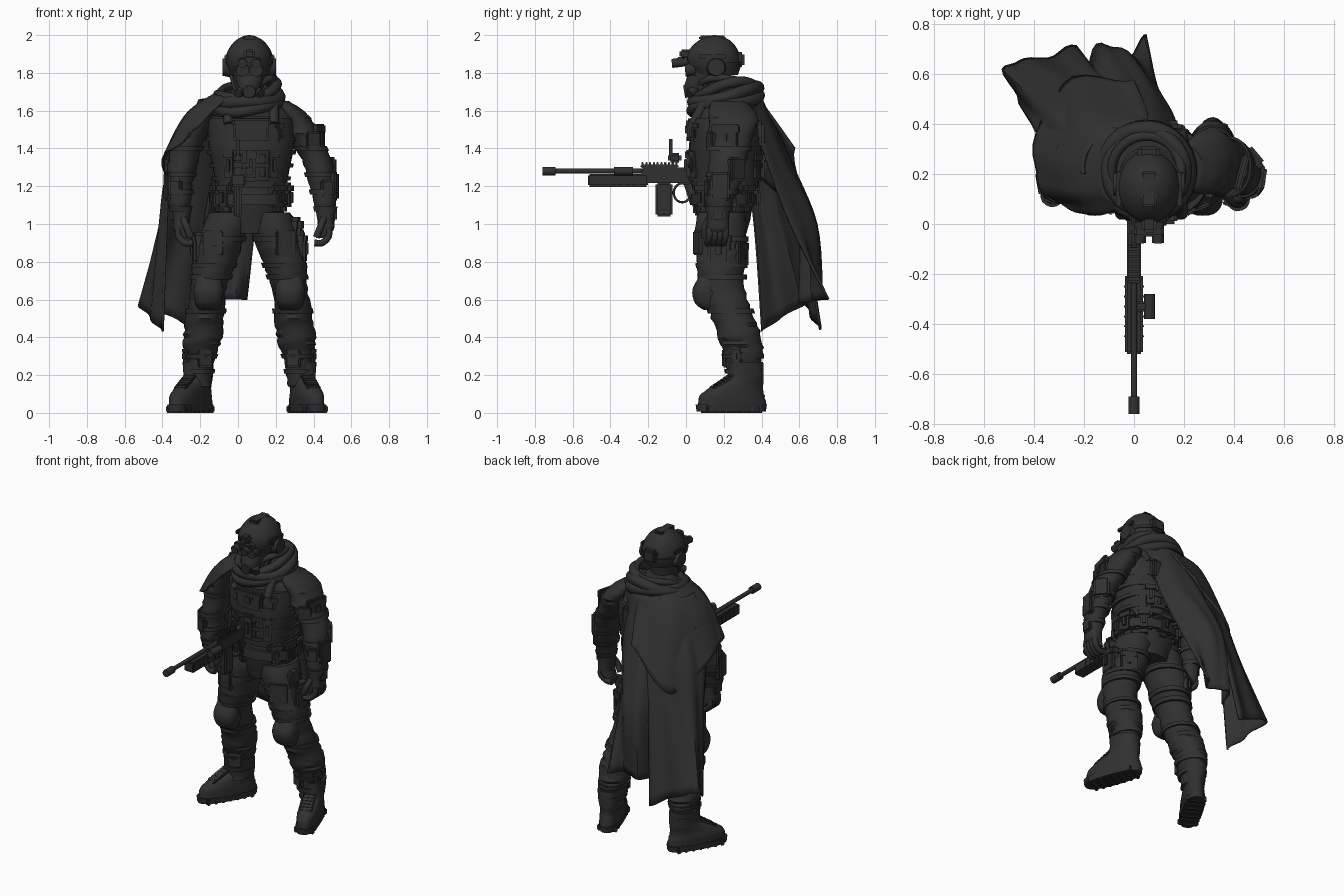
import bpy, bmesh, math
from math import sin, cos, pi, radians
from mathutils import Vector, Matrix

if "Cube" in bpy.data.objects:
    bpy.data.objects.remove(bpy.data.objects["Cube"])

charcoal = bpy.data.materials.new("charcoal")
charcoal.use_nodes = True
charcoal.diffuse_color = (.03, .03, .03, 1)
charcoal.node_tree.nodes["Principled BSDF"].inputs["Base Color"].default_value = (.03, .03, .03, 1)


def finish(name, mesh):
    obj = bpy.data.objects.new(name, mesh)
    bpy.context.collection.objects.link(obj)
    mesh.materials.append(charcoal)
    bpy.ops.object.select_all(action='DESELECT')
    obj.select_set(True)
    bpy.context.view_layer.objects.active = obj
    bpy.ops.object.shade_smooth_by_angle(angle=radians(40))
    return obj


def spline(points, steps):
    pts = [Vector(p) for p in points]
    out = []
    for i in range(len(pts) - 1):
        a, b, c = pts[max(i - 1, 0)], pts[i], pts[i + 1]
        d = pts[min(i + 2, len(pts) - 1)]
        for s in range(steps):
            t = s / steps
            out.append(b + (c - a) * (t / 2) + (a * 2 - b * 5 + c * 4 - d) * (t * t / 2)
                       + (b * 3 - a - c * 3 + d) * (t ** 3 / 2))
    return out + [pts[-1]]


def limb(name, sections, steps=4, fold=0, power=1, sides=28):
    """Stack of ellipses (x, y, z, rx, ry) with optional cloth folds."""
    rings = spline(sections, steps)
    verts, faces = [], []
    for k, (x, y, z, rx, ry) in enumerate(rings):
        for j in range(sides):
            a = 2 * pi * j / sides
            w = 1 + fold * sin(1.9 * k + 2 * sin(a + k))
            s, c = sin(a), -cos(a)
            verts.append((x + rx * w * math.copysign(abs(s) ** power, s),
                          y + ry * w * math.copysign(abs(c) ** power, c), z))
    for k in range(len(rings) - 1):
        for j in range(sides):
            n, m = (j + 1) % sides, k * sides
            faces.append((m + j, m + n, m + sides + n, m + sides + j))
    faces += [tuple(reversed(range(sides))), tuple(range(len(verts) - sides, len(verts)))]
    mesh = bpy.data.meshes.new(name)
    mesh.from_pydata(verts, [], faces)
    return finish(name, mesh)


def box(name, loc, size, turn=0, tilt=0, bevel=.25):
    bm = bmesh.new()
    bmesh.ops.create_cube(bm, size=1, matrix=Matrix.Diagonal((*size, 1)))
    bmesh.ops.bevel(bm, geom=bm.edges[:], offset=min(size) * bevel, segments=2, affect='EDGES')
    bm.transform(Matrix.Translation(loc) @ Matrix.Rotation(turn, 4, 'Z') @ Matrix.Rotation(tilt, 4, 'X'))
    mesh = bpy.data.meshes.new(name)
    bm.to_mesh(mesh)
    return finish(name, mesh)


def rod(name, a, b, r, r2=None):
    a, b = Vector(a), Vector(b)
    bm = bmesh.new()
    bmesh.ops.create_cone(bm, cap_ends=True, segments=20, radius1=r, radius2=r2 or r, depth=(b - a).length)
    bm.transform(Matrix.Translation((a + b) / 2) @ (b - a).to_track_quat('Z', 'Y').to_matrix().to_4x4())
    mesh = bpy.data.meshes.new(name)
    bm.to_mesh(mesh)
    return finish(name, mesh)


def tube(name, points, r, closed=False):
    curve = bpy.data.curves.new(name, 'CURVE')
    curve.dimensions, curve.bevel_depth, curve.use_fill_caps = '3D', r, True
    line = curve.splines.new('POLY')
    line.points.add(len(points) - 1)
    for p, co in zip(line.points, points):
        p.co = (*co, 1)
    line.use_cyclic_u = closed
    temp = bpy.data.objects.new(name, curve)
    mesh = bpy.data.meshes.new_from_object(temp)
    bpy.data.objects.remove(temp)
    return finish(name, mesh)


def sheet(name, rows, fold=.012):
    """Cloth through rows of points, with folds deepening towards the hem."""
    fine = [spline(row, 6) for row in rows]
    cols = [spline([row[i] for row in fine], 6) for i in range(len(fine[0]))]
    n, verts = len(cols[0]), []
    for i, col in enumerate(cols):
        for k, p in enumerate(col):
            out = Vector((p.x - .05, p.y - .2, 0)).normalized()
            verts.append(p + out * fold * sin(i * 1.05) * k / n)
    faces = [(i * n + k, i * n + k + 1, i * n + n + k + 1, i * n + n + k)
             for i in range(len(cols) - 1) for k in range(n - 1)]
    mesh = bpy.data.meshes.new(name)
    mesh.from_pydata(verts, [], faces)
    solid = finish(name, mesh).modifiers.new("thickness", 'SOLIDIFY')
    solid.thickness, solid.offset = .012, 0


def at(sections, z):
    for a, b in zip(sections, sections[1:]):
        if a[2] <= z <= b[2]:
            return Vector(a).lerp(Vector(b), (z - a[2]) / (b[2] - a[2]))


def strap(name, sections, z, height=.025, grow=.01):
    rings = []
    for dz, g in ((-.5, 0), (-.5, grow), (.5, grow), (.5, 0)):
        x, y, zz, rx, ry = at(sections, z + dz * height)
        rings.append((x, y, zz, rx + g, ry + g))
    limb(name, rings, steps=1)


def gear(name, sections, z, degrees, size, lid=True):
    """Pouch or pad sunk into the surface of a limb, facing out at an angle."""
    x, y, _, rx, ry = at(sections, z)
    w, d, h = size
    a = radians(degrees)
    out = Vector((sin(a), -cos(a), 0))
    loc = Vector((x + sin(a) * rx, y - cos(a) * ry, z)) - out * d * .2
    box(name, loc, size, a)
    if lid:
        box(name + "_flap", loc + Vector((0, 0, h * .33)), (w * 1.08, d * 1.2, h * .4), a)
        box(name + "_buckle", loc + out * d * .58, (w * .25, .014, h * .4), a)


# torso, plate carrier and belt
torso = [(.07, .2, .95, .13, .12), (.07, .2, 1.1, .185, .155), (.07, .2, 1.2, .18, .15),
         (.07, .2, 1.4, .22, .165), (.07, .2, 1.55, .23, .16), (.06, .2, 1.64, .17, .14), (.06, .2, 1.72, .08, .09)]
limb("torso", torso, fold=.015)
vest = [(x, y + .008, z, rx + .005, ry + .026) for x, y, z, rx, ry in torso]
limb("vest", [tuple(at(vest, z)) for z in (1.19, 1.3, 1.4, 1.5, 1.56)], power=.8)
strap("belt", torso, 1.13, .06, .022)
for z in (1.24, 1.31, 1.38, 1.45):
    strap("webbing", vest, z, .022, .016)
for turn in (-32, 0, 32):
    gear("magazine_pouch", vest, 1.31, turn, (.085, .07, .17))
    gear("back_pouch", vest, 1.3, turn + 180, (.09, .08, .16))
gear("chest_panel", vest, 1.5, 0, (.19, .05, .11))
gear("chest_label", vest, 1.52, 0, (.1, .07, .05), False)
gear("back_panel", vest, 1.48, 180, (.24, .06, .13), False)
gear("radio", vest, 1.48, 40, (.06, .06, .12))
for turn in (-75, -45, 48, 78, 105, 140, 180, 220, 255):
    gear("belt_pouch", torso, 1.14, turn, (.095, .1, .15))
gear("belt_buckle", torso, 1.13, 0, (.06, .06, .05), False)
gear("drop_pouch", torso, 1.14, -25, (.05, .07, .19))
for x in (-.05, .19):
    tube("shoulder_strap", spline([(x, .04, 1.53), (x, .1, 1.63), (x, .2, 1.66), (x, .3, 1.63), (x, .36, 1.53)], 5), .026)

# arms, pads, gloves
radii = ((.045, .055), (.06, .072), (.07, .088), (.078, .1), (.085, .125), (.08, .13), (.06, .09))
heights = (1.04, 1.12, 1.22, 1.34, 1.48, 1.58, 1.65)
paths = {1: ((.465, .17), (.46, .18), (.445, .2), (.415, .22), (.345, .24), (.29, .25), (.21, .22)),
         -1: ((-.3, .16), (-.31, .16), (-.31, .18), (-.29, .2), (-.25, .22), (-.19, .22), (-.12, .2))}
for side, path in paths.items():
    word = "left_" if side > 0 else "right_"
    arm = [(*p, z, *r) for p, z, r in zip(path, heights, radii)]
    limb(word + "arm", arm, steps=5, fold=.05)
    for z in (1.08, 1.17, 1.26, 1.4):
        strap(word + "arm_strap", arm, z)
    gear(word + "elbow_pad", arm, 1.29, side * 130, (.1, .05, .13), False)
    gear(word + "forearm_plate", arm, 1.2, side * 80, (.1, .04, .15), False)
    gear(word + "forearm_pouch", arm, 1.19, side * 20, (.07, .04, .09), False)
    if side > 0:
        gear("shoulder_pocket", arm, 1.46, 75, (.14, .025, .13))
        gear("upper_pad", arm, 1.44, 25, (.08, .03, .1), False)
    x, y = path[0]
    limb(word + "palm", [(x - side * .025, y, .925, .028, .05), (x, y, .97, .042, .058),
                         (x, y, 1.02, .045, .058), (x, y, 1.08, .055, .062)], power=.8)
    gear(word + "knuckle_guard", arm, 1.05, side * 90, (.07, .04, .07), False)
    for i in range(4):
        fy = y - .045 + i * .028
        tube(word + "finger", spline([(x + side * .015, fy, .98), (x + side * .015, fy, .935),
             (x - side * .02, fy - .01, .9), (x - side * .06, fy - .01, .9)], 4), .018)
    tube(word + "thumb", spline([(x - side * .01, y - .045, 1.03), (x - side * .03, y - .07, .98),
                                 (x - side * .05, y - .07, .93)], 4), .019)

# legs, knee pads, boots
profile = ((.265, .305, .14, .062, .08), (.26, .305, .28, .075, .098), (.25, .29, .38, .1, .115), (.235, .25, .5, .1, .115),
           (.215, .195, .66, .093, .115), (.17, .185, .85, .12, .135), (.1, .19, 1.06, .12, .13))
for side, foot, splay in ((1, .28, 20), (-1, -.275, -30)):
    word = "left_" if side > 0 else "right_"
    leg = [(.06 + side * x, *rest) for x, *rest in profile]
    limb(word + "leg", leg, steps=6, fold=.055)
    for z in (.22, .3, .54, .72, .78, .92):
        strap(word + "leg_strap", leg, z)
    x, y, *_ = at(leg, .65)
    limb(word + "knee_pad", [(x, y - .055, .545, .05, .05), (x, y - .08, .58, .07, .07),
                             (x, y - .085, .65, .08, .08), (x, y - .065, .72, .065, .065)], power=.8)
    gear(word + "thigh_pouch", leg, .87, side * 85, (.12, .06, .16))
    gear(word + "thigh_panel", leg, .9, side * 20, (.11, .025, .13), False)
    gear(word + "rear_pocket", leg, .84, side * 150, (.1, .03, .13))
    gear(word + "ankle_pouch", leg, .3, side * 70, (.06, .04, .09))
    gear(word + "ankle_guard", leg, .29, side * -20, (.08, .03, .1), False)
    if side > 0:
        gear("holster", leg, .93, 70, (.07, .07, .2))
    spot = Matrix.Translation((.06 + foot, .31, 0)) @ Matrix.Rotation(radians(splay), 4, 'Z')
    parts = [limb(word + "sole", [(0, -.075, .008, .064, .192), (0, -.075, .045, .068, .197)], 1, power=.78),
             limb(word + "boot", [(0, -.07, .04, .065, .19), (0, -.07, .09, .066, .18), (0, -.045, .135, .062, .145),
                                  (0, .005, .18, .064, .1), (0, .005, .27, .072, .095)], fold=.015, power=.85)]
    for i in range(6):
        parts.append(box(word + "lace", (0, -.175 + i * .019, .135 + i * .012), (.075, .025, .016), 0, .55))
    for i in range(7):
        parts.append(box(word + "tread", (0, -.22 + i * .048, .02), (.125, .025, .04)))
    for part in parts:
        part.matrix_world = spot

# head, mask and helmet
limb("head", [(.06, .14, 1.62, .07, .08), (.06, .13, 1.72, .08, .1), (.06, .13, 1.84, .095, .115)])
limb("helmet", [(.06, .16, 1.79, .108, .115), (.06, .15, 1.85, .124, .142), (.06, .145, 1.91, .117, .135),
                (.06, .15, 1.965, .08, .092), (.06, .15, 1.993, .035, .04), (.06, .15, 2, .005, .005)])
limb("helmet_rim", [(.06, .153, 1.842, .127, .145), (.06, .153, 1.858, .13, .148)], 1)
limb("mask", [(.06, .06, 1.67, .04, .05), (.06, .055, 1.72, .06, .065), (.06, .07, 1.79, .075, .06)])
rod("mask_filter", (.06, .05, 1.71), (.06, -.01, 1.7), .033)
box("battery_box", (.06, .285, 1.87), (.09, .05, .08))
box("helmet_ridge", (.06, .14, 1.985), (.06, .14, .025))
box("visor_mount", (.06, 0, 1.9), (.06, .07, .05))
box("visor_bridge", (.06, -.03, 1.87), (.12, .04, .03))
for side in (1, -1):
    x = .06 + side * .036
    rod("goggle", (x, .05, 1.82), (x, -.005, 1.815), .034)
    rod("visor_tube", (x, .01, 1.86), (x, -.075, 1.85), .024)
    rod("mask_valve", (x, .05, 1.71), (.06 + side * .06, .015, 1.69), .024)
    rod("ear_cup", (.06 + side * .08, .16, 1.83), (.06 + side * .142, .16, 1.83), .058, .045)
    box("helmet_rail", (.06 + side * .122, .14, 1.885), (.02, .14, .025))
    tube("chin_strap", [(.06 + side * .1, .14, 1.8), (.06 + side * .08, .1, 1.72), (.06, .06, 1.66)], .01)

# scarf
limb("scarf_drape", [(.055, .21, 1.57, .21, .185), (.055, .21, 1.63, .195, .185), (.055, .22, 1.69, .15, .16)], fold=.02)
for i, (z, r, thick) in enumerate(((1.64, .175, .03), (1.67, .168, .034), (1.7, .155, .028), (1.73, .14, .02))):
    tube("scarf_roll", [(.05 + r * sin(a / 6), .21 - r * 1.02 * cos(a / 6),
         z + .016 * sin(a / 3 + i * 2) - .04 * cos(a / 6 + i * .4)) for a in range(38)], thick, True)

# long cape in two panels, and the mantle over the right shoulder
sheet("cape_left_panel", [
    [(.17, .33, 1.66), (.1, .39, 1.66), (.02, .4, 1.66), (-.08, .38, 1.66)],
    [(.16, .42, 1.35), (.1, .49, 1.35), (-.02, .54, 1.35), (-.12, .52, 1.35)],
    [(.09, .55, 1), (0, .66, 1), (-.1, .69, 1), (-.18, .6, 1)],
    [(.05, .755, .6), (-.03, .67, .6), (-.13, .72, .6), (-.2, .6, .58)]])
sheet("cape_right_panel", [
    [(-.06, .37, 1.66), (-.12, .35, 1.66), (-.18, .3, 1.66), (-.2, .24, 1.66), (-.2, .2, 1.66)],
    [(-.08, .53, 1.35), (-.2, .5, 1.35), (-.3, .44, 1.35), (-.36, .37, 1.3), (-.36, .31, 1.3)],
    [(-.16, .62, 1), (-.27, .59, 1), (-.39, .52, 1), (-.41, .43, 1), (-.38, .36, 1)],
    [(-.23, .71, .44), (-.38, .66, .52), (-.515, .63, .57), (-.46, .5, .5), (-.4, .4, .43)]])
sheet("mantle", [
    [(-.05, .07, 1.67), (-.11, .12, 1.68), (-.12, .2, 1.69), (-.08, .33, 1.69), (.06, .38, 1.67)],
    [(-.13, .04, 1.6), (-.23, .1, 1.58), (-.28, .2, 1.57), (-.2, .41, 1.57), (.05, .46, 1.56)],
    [(-.21, .05, 1.51), (-.34, .11, 1.4), (-.4, .27, 1.34), (-.28, .56, 1.14), (0, .575, 1.4)]])

# rifle
rod("muzzle_brake", (0, -.76, 1.28), (0, -.69, 1.28), .023)
rod("barrel", (0, -.7, 1.28), (0, -.2, 1.28), .013)
box("handguard", (0, -.36, 1.231), (.074, .32, .068), bevel=.12)
box("receiver", (0, -.1, 1.258), (.055, .27, .08), bevel=.12)
box("top_rail", (0, -.14, 1.306), (.045, .2, .018))
for i in range(10):
    box("rail_tooth", (0, -.23 + i * .02, 1.32), (.05, .011, .018))
for i in range(6):
    box("grip_rib", (0, -.45 + i * .04, 1.23), (.08, .014, .05))
box("magazine", (0, -.117, 1.13), (.04, .09, .18))
box("rear_sight", (0, -.06, 1.35), (.05, .07, .05))
rod("sight_post", (0, -.08, 1.34), (0, -.08, 1.45), .009)
tube("trigger_guard", [(0, -.02 + .045 * cos(a / 4), 1.165 + .05 * sin(a / 4)) for a in range(25)], .006, True)
box("pistol_grip", (0, .03, 1.16), (.04, .05, .13), 0, .3)
rod("side_light", (.062, -.38, 1.28), (.062, -.28, 1.28), .022)
box("light_mount", (.03, -.33, 1.28), (.05, .04, .03))
